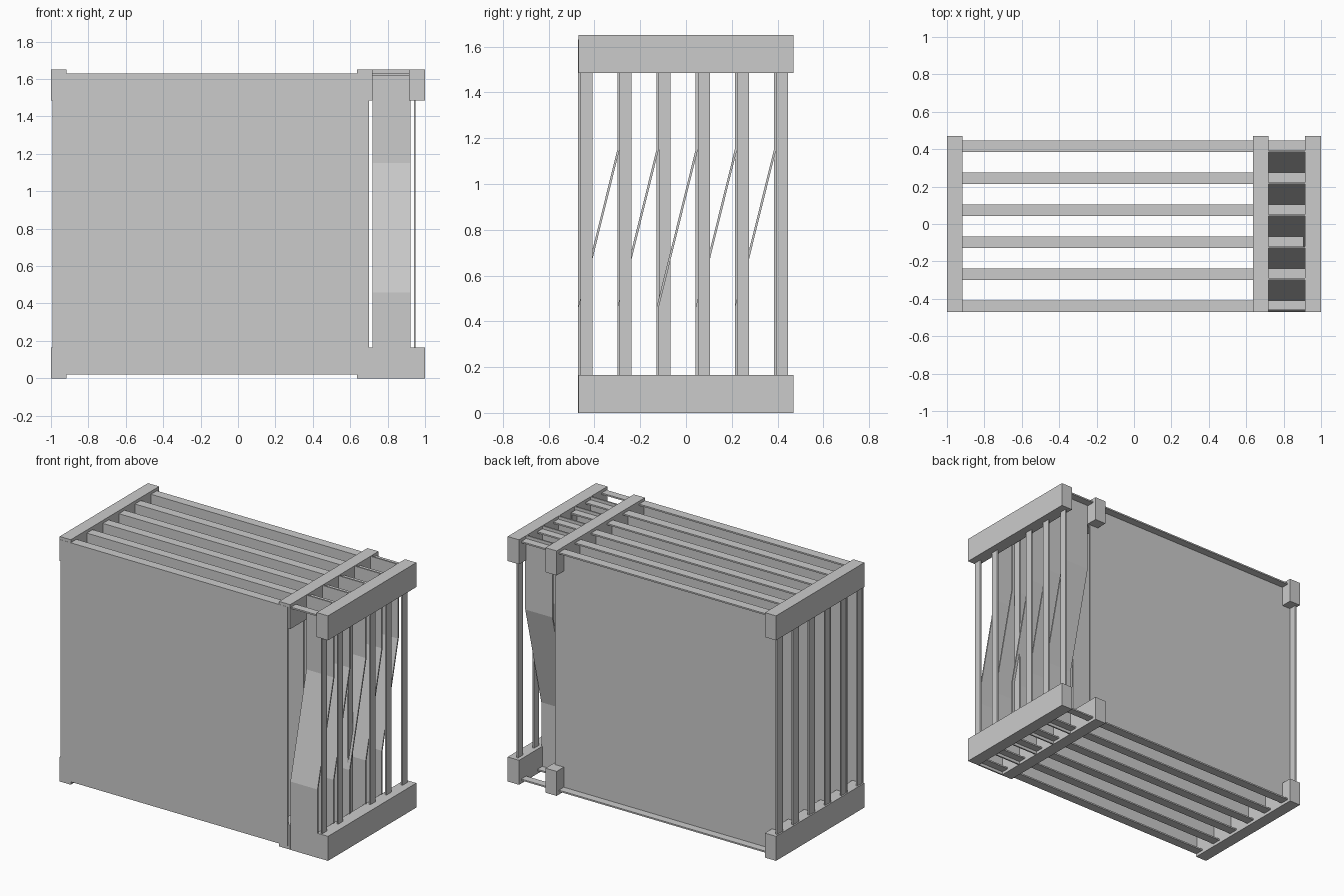
import bpy
import bmesh

if "Cube" in bpy.data.objects:
    bpy.data.objects.remove(bpy.data.objects["Cube"], do_unlink=True)

# Single neutral grey
GREY = (0.6, 0.6, 0.6, 1.0)
grey = bpy.data.materials.new("light_grey")
grey.use_nodes = True
grey.diffuse_color = GREY
grey.node_tree.nodes["Principled BSDF"].inputs["Base Color"].default_value = GREY


def finish(name, bm):
    bmesh.ops.recalc_face_normals(bm, faces=bm.faces)
    mesh = bpy.data.meshes.new(name)
    bm.to_mesh(mesh)
    bm.free()
    mesh.materials.append(grey)
    obj = bpy.data.objects.new(name, mesh)
    bpy.context.scene.collection.objects.link(obj)
    return obj


def box(name, xs, ys, zs):
    bm = bmesh.new()
    bmesh.ops.create_cube(bm, size=1)
    for v in bm.verts:
        for axis, (low, high) in enumerate((xs, ys, zs)):
            v.co[axis] = low if v.co[axis] < 0 else high
    return finish(name, bm)


def bent_fin(name, xs, y_low, y_high):
    """Plate that runs straight, slants to the next bay, then runs straight."""
    path = [(y_low, 0), (y_low, 0.46), (y_high, 1.15), (y_high, HEIGHT)]
    outline = path + [(y + THICK, z) for y, z in reversed(path)]
    bm = bmesh.new()
    face = bm.faces.new([bm.verts.new((xs[0], y, z)) for y, z in outline])
    side = bmesh.ops.extrude_face_region(bm, geom=[face])["geom"]
    moved = [g for g in side if isinstance(g, bmesh.types.BMVert)]
    bmesh.ops.translate(bm, verts=moved, vec=(xs[1] - xs[0], 0, 0))
    return finish(name, bm)


HEIGHT = 1.65
THICK = 0.01
STRIP = 0.052
PITCH = 0.171
BAYS = 6
panel_y = [-0.471 + PITCH * i for i in range(BAYS)]

# Cross beams, top and bottom
for place, xs in (("left_end", (0.915, 1)), ("middle", (0.635, 0.718)),
                  ("right_end", (-1, -0.917))):
    box(place + "_bottom_beam", xs, (-0.47, 0.47), (0, 0.165))
    box(place + "_top_beam", xs, (-0.47, 0.47), (HEIGHT - 0.165, HEIGHT))

# Panels, each edged by a frame of flat strips
for i, y in enumerate(panel_y):
    n = f"_{i + 1}"
    end = 0.905 if i == 2 else 0.95
    strip = (y + THICK, y + THICK + STRIP)
    box("panel" + n, (-0.992, 0.70), (y, y + THICK), (0.02, 1.63))
    box("bottom_rail" + n, (-0.99, end), strip, (0.02, 0.03))
    box("top_rail" + n, (-0.99, end), strip, (1.62, 1.63))
    box("right_post" + n, (-0.99, -0.98), strip, (0.02, 1.63))
    box("left_post" + n, (end - THICK, end), strip, (0.02, 1.63))

# Bent fins leading from one panel line to the next
for i in range(BAYS - 1):
    bent_fin(f"bent_fin_{i + 1}", (0.72, 0.922), panel_y[i], panel_y[i + 1])
